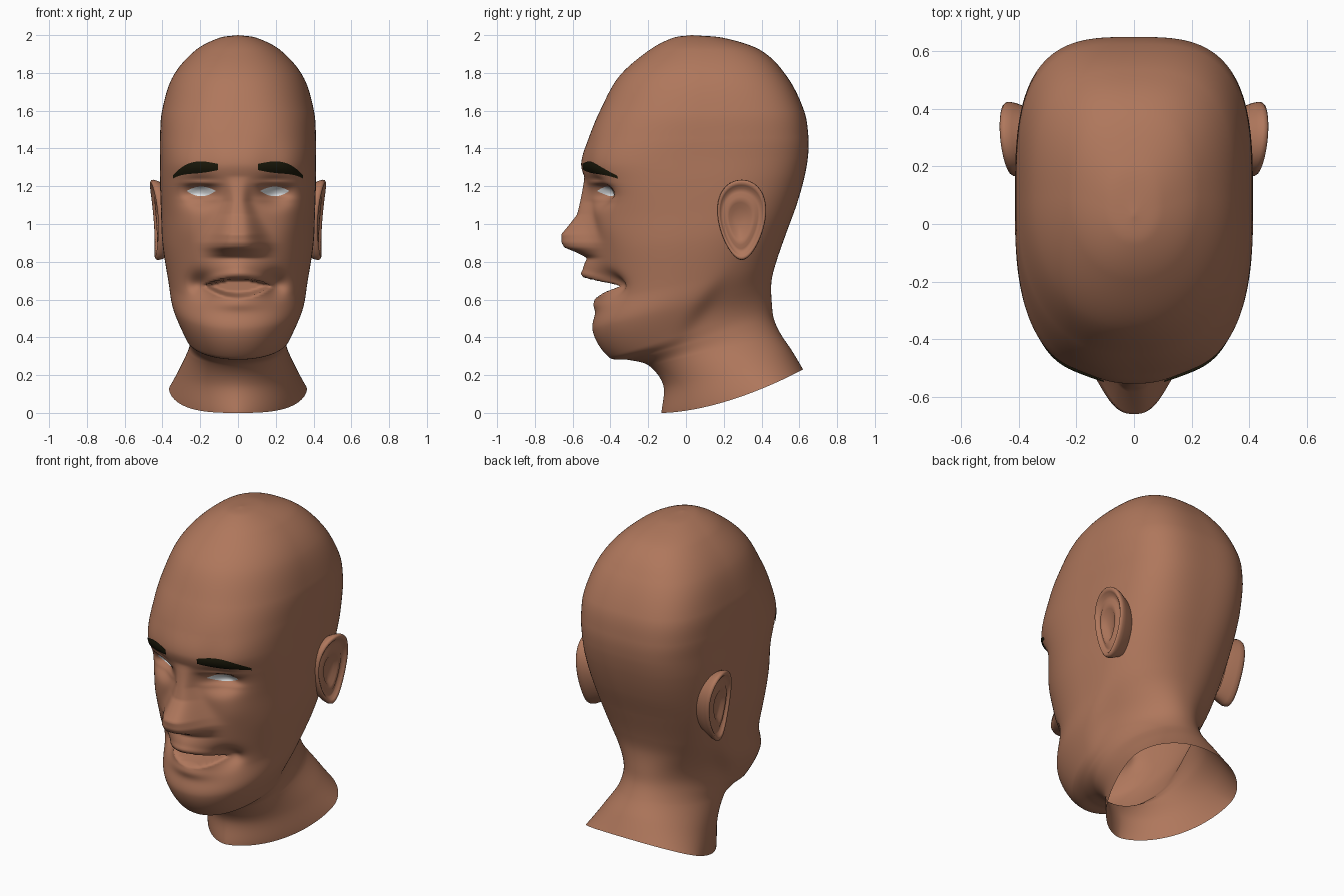
import bpy, bmesh, math
from mathutils import Vector
from mathutils.bvhtree import BVHTree

if "Cube" in bpy.data.objects:
    bpy.data.objects.remove(bpy.data.objects["Cube"])


def material(name, rgb):
    m = bpy.data.materials.new(name)
    m.diffuse_color = (*rgb, 1)
    m.use_nodes = True
    m.node_tree.nodes["Principled BSDF"].inputs["Base Color"].default_value = m.diffuse_color
    return m


SKIN = material("brown skin", (0.43, 0.185, 0.107))
HAIR = material("dark brow hair", (0.010, 0.009, 0.003))
WHITE = material("eye white", (0.75, 0.78, 0.80))


def finish(bm, name, mat, mirror=False):
    bmesh.ops.remove_doubles(bm, verts=bm.verts, dist=1e-5)
    bmesh.ops.recalc_face_normals(bm, faces=bm.faces)
    me = bpy.data.meshes.new(name)
    bm.to_mesh(me)
    me.shade_smooth()
    me.materials.append(mat)
    ob = bpy.data.objects.new(name, me)
    bpy.context.collection.objects.link(ob)
    if mirror:
        ob.modifiers.new("mirror", 'MIRROR')


def grid_mesh(rows, closed):
    bm = bmesh.new()
    vs = [[bm.verts.new(p) for p in r] for r in rows]
    n = len(rows[0])
    for a, b in zip(vs, vs[1:]):
        for i in range(n if closed else n - 1):
            j = (i + 1) % n
            bm.faces.new((a[i], a[j], b[j], b[i]))
    return bm


def smooth_rows(keys, step):
    """Hermite interpolation of rings, spaced along the front profile."""
    ts = [0]
    for a, b in zip(keys, keys[1:]):
        ts.append(ts[-1] + math.hypot(a[0] - b[0], a[1] - b[1]))
    last = len(keys) - 1

    def tangent(i):
        a, b = max(i - 1, 0), min(i + 1, last)
        return [(q - p) / (ts[b] - ts[a]) for p, q in zip(keys[a], keys[b])]

    out = []
    for i in range(last):
        h = ts[i + 1] - ts[i]
        k = math.ceil(h / step)
        for s in range(k + (i == last - 1)):
            t = s / k
            e, g = t * t * (3 - 2 * t), t * (1 - t)
            out.append([p + (q - p) * e + h * g * ((1 - t) * u - t * v)
                        for p, q, u, v in zip(keys[i], keys[i + 1],
                                              tangent(i), tangent(i + 1))])
    return out


# Head rings: front z, front y, back z, back y, half width
RINGS = [
    (2, .03, 2, .03, 0),
    (1.985, -.07, 1.985, .20, .10),
    (1.92, -.195, 1.92, .395, .225),
    (1.78, -.355, 1.78, .535, .345),
    (1.60, -.455, 1.60, .625, .402),
    (1.45, -.517, 1.46, .648, .413),
    (1.32, -.555, 1.35, .645, .413),
    (1.22, -.53, 1.24, .625, .413),
    (1.05, -.50, 1.10, .585, .408),
    (.85, -.49, .95, .53, .40),
    (.60, -.46, .79, .475, .368),
    (.44, -.495, .69, .452, .345),
    (.294, -.407, .57, .455, .287),
    (.28, -.30, .495, .466, .266),
    (.25, -.196, .42, .50, .264),
    (.145, -.12, .33, .56, .305),
    (0, -.13, .23, .62, .365)]

# Nose projection by height
NOSE = [(.82, 0), (.85, .07), (.875, .14), (.9, .16), (.945, .165),
        (1.05, .077), (1.25, 0)]


def nose(z):
    for (a, p), (b, q) in zip(NOSE, NOSE[1:]):
        if a <= z <= b:
            return p + (q - p) * (z - a) / (b - a)
    return 0


def bump(x, z, cx, cz, sx, sz):
    return math.exp(-((x - cx) / sx) ** 2 - ((z - cz) / sz) ** 2)


def face_y(x, y, z):
    """Sculpt nose, sockets, lids, muzzle, lips and mouth onto the front."""
    x = abs(x)
    width = .135 - .36 * min(.22, max(0, z - .9))
    y -= nose(z) * math.exp(-(x / width) ** 3)
    y += .10 * bump(x, z, .2, 1.165, .09, .065)      # eye socket
    y += .015 * bump(x, z, .18, 1.32, .09, .12)      # brow slant
    y -= .022 * bump(x, z, .195, 1.217, .075, .014)  # upper lid
    y -= .012 * bump(x, z, .195, 1.13, .075, .014)   # lower lid
    y -= .015 * bump(x, z, .27, .98, .08, .1)        # cheekbone
    y -= .07 * bump(x, z, 0, .74, .13, .1)           # muzzle
    y += .075 * bump(x, z, .2, .68, .06, .06)        # mouth corner
    y -= .022 * bump(x, z, 0, .575, .13, .035)       # lower lip
    m = 1 - (x / .19) ** 2
    if m > 0:                                        # open mouth
        up, low = .67 + .043 * m, .67 - .065 * m
        y -= .012 * m * math.exp(-((z - up - .022) / .018) ** 2)
        e = min(1, max(0, min((up - z) / .01, (z - low) / .035)))
        y += max(0, -.3 - y) * e * e * (3 - 2 * e)
    return y


def neck_pinch(y, z):
    """Narrow the neck behind and below the jaw line."""
    below = .37 + 1.4 * (y + .05) - z
    side = 1 / (1 + math.exp(-max(-20, min(20, below / .035))))
    return 1 - .11 * side * math.exp(-((z - .55) / .14) ** 2)


# Head and neck, open at the bottom
COLS = 180
rows = []
for zf, yf, zb, yb, w in smooth_rows(RINGS, .009):
    low = min(1, max(0, 1 - 4 * zf))                 # 0 head, 1 neck opening
    yc = yf + (yb - yf) * (.5 + .2 * low)
    sag = 1 + .7 * low
    nf = 2.1 - .45 * low + .55 * math.exp(-((zf - 1.3) / .35) ** 2)
    nb = 2.05 + 1.2 * math.exp(-((zb - 1.45) / .55) ** 2)
    row = []
    for i in range(COLS):
        t = 2 * i / COLS - 1
        phi = math.copysign(math.pi * abs(t) ** 1.3, t)   # denser at the face
        s, c = math.sin(phi), math.cos(phi)
        n = nf if c > 0 else nb
        r = (abs(s) ** n + abs(c) ** n) ** (-1 / n)
        x, y = w * r * s, yc - (yc - yf if c > 0 else yb - yc) * r * c
        f = min(1, max(0, (y - yf) / max(yb - yf, 1e-6)))
        z = zf + (zb - zf) * f ** sag
        row.append((x * neck_pinch(y, z), face_y(x, y, z) if c > .1 else y, z))
    rows.append(row)
head = grid_mesh(rows, True)
tree = BVHTree.FromBMesh(head)
finish(head, "head", SKIN)


def plate(name, mat, x0, x1, edges, lift, bulge, nu=28, nv=8):
    """Thin plate laid on the face between two edge curves, mirrored."""
    grid = []
    for i in range(nu + 1):
        t = i / nu
        x = x0 + (x1 - x0) * t
        a, b = edges(t)
        col = []
        for j in range(nv + 1):
            z = a + (b - a) * j / nv
            y = tree.ray_cast(Vector((x, -2, z)), Vector((0, 1, 0)))[0].y
            dome = math.sin(math.pi * t) * math.sin(math.pi * j / nv)
            col.append((x, y - lift - bulge * dome, z))
        grid.append(col)
    finish(grid_mesh(grid, False), name, mat, True)


def brow_edges(t):
    mid = 1.302 - .054 * t ** 4
    thick = .016 - .008 * t + .019 * math.sin(math.pi * t)
    return mid - thick, mid + thick


def eye_edges(t):
    arc = max(.03, math.sin(math.pi * t)) ** .8
    return 1.175 - .028 * arc, 1.175 + .023 * arc


plate("eyebrows", HAIR, .105, .345, brow_edges, .007, .003)
plate("eyes", WHITE, .12, .27, eye_edges, .004, .004)

# Ears: an egg outline scaled inward through rim, fold and hollow
LEVELS = [(.8, -.08), (.97, -.02), (1, 0), (.99, .014), (.94, .022), (.87, .016),
          (.8, .002), (.7, .004), (.6, .014), (.46, .012), (.34, -.003), (0, -.004)]
rows = []
for s, dx in LEVELS:
    row = []
    for i in range(56):
        a = 2 * math.pi * i / 56
        wide = .125 * (1 + .27 * math.sin(a))
        y = .28 + s * (.015 + wide * math.cos(a))
        z = 1.01 + s * (.012 + .2125 * math.sin(a))
        x = .398 + .1 * (y - .17) + .025 * ((z - .95) / .24) ** 2 + dx
        row.append((x, y, z))
    rows.append(row)
finish(grid_mesh(rows, True), "ears", SKIN, True)
